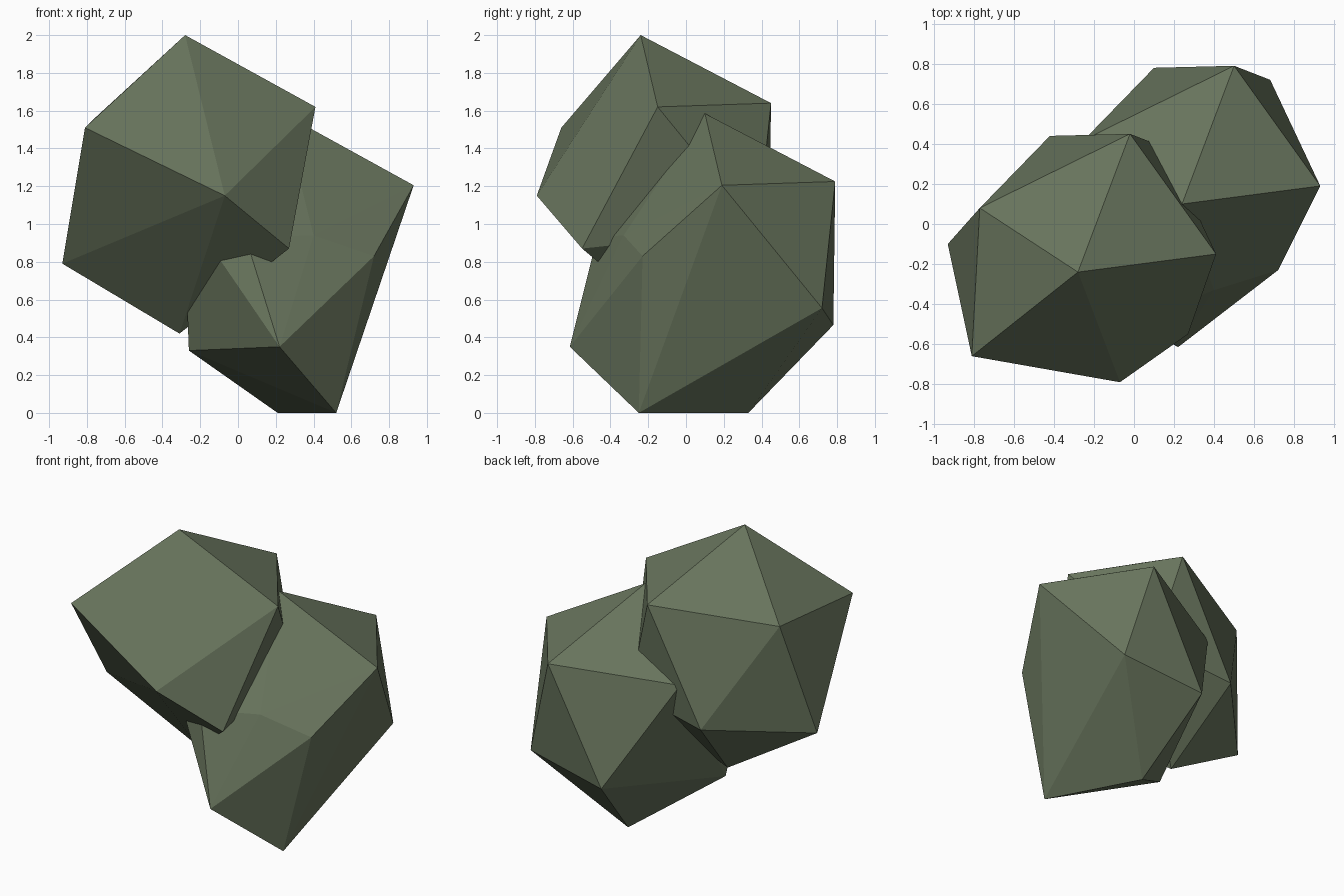
import bpy, bmesh
from mathutils import Vector

if "Cube" in bpy.data.objects:
    bpy.data.objects.remove(bpy.data.objects["Cube"])

stone = bpy.data.materials.new("mossy_green_stone")
stone.diffuse_color = (0.14, 0.178, 0.11, 1)
stone.use_nodes = True
stone.node_tree.nodes["Principled BSDF"].inputs["Base Color"].default_value = stone.diffuse_color


def boulder(name, points):
    """Flat-faced rock: the convex hull of a few corner points."""
    bm = bmesh.new()
    for p in points:
        bm.verts.new(p)
    bmesh.ops.convex_hull(bm, input=bm.verts[:])
    bmesh.ops.delete(bm, geom=[v for v in bm.verts if not v.link_faces], context='VERTS')
    bmesh.ops.recalc_face_normals(bm, faces=bm.faces[:])
    mesh = bpy.data.meshes.new(name)
    bm.to_mesh(mesh)
    bm.free()
    mesh.materials.append(stone)
    obj = bpy.data.objects.new(name, mesh)
    bpy.context.collection.objects.link(obj)
    return obj


# Corners that both rocks share
shared = [Vector(p) for p in (
    (-0.28, -0.24, 2.00), (-0.81, -0.66, 1.51), (0.41, -0.15, 1.62),
    (-0.02, 0.45, 1.64), (-0.77, 0.08, 1.55), (-0.42, 0.44, 0.88),
    (0.16, 0.38, 0.97), (-0.31, -0.01, 0.42))]

# Upper rock
boulder("upper_rock", shared + [
    Vector((-0.07, -0.79, 1.15)), Vector((-0.93, -0.10, 0.79)), Vector((0.27, -0.55, 0.87))])

# Lower rock: same crown shifted down and back, with its own chipped front
shift = Vector((0.52, 0.34, -0.415))
lower = [p + shift for p in shared]
lower[-1].z = 0
boulder("lower_rock", lower + [Vector(p) for p in (
    (0.40, -0.33, 0.94), (0.72, -0.23, 0.83), (0.52, -0.25, 0.0),
    (0.22, -0.615, 0.35), (-0.26, -0.06, 0.33), (0.04, -0.47, 0.93))])
